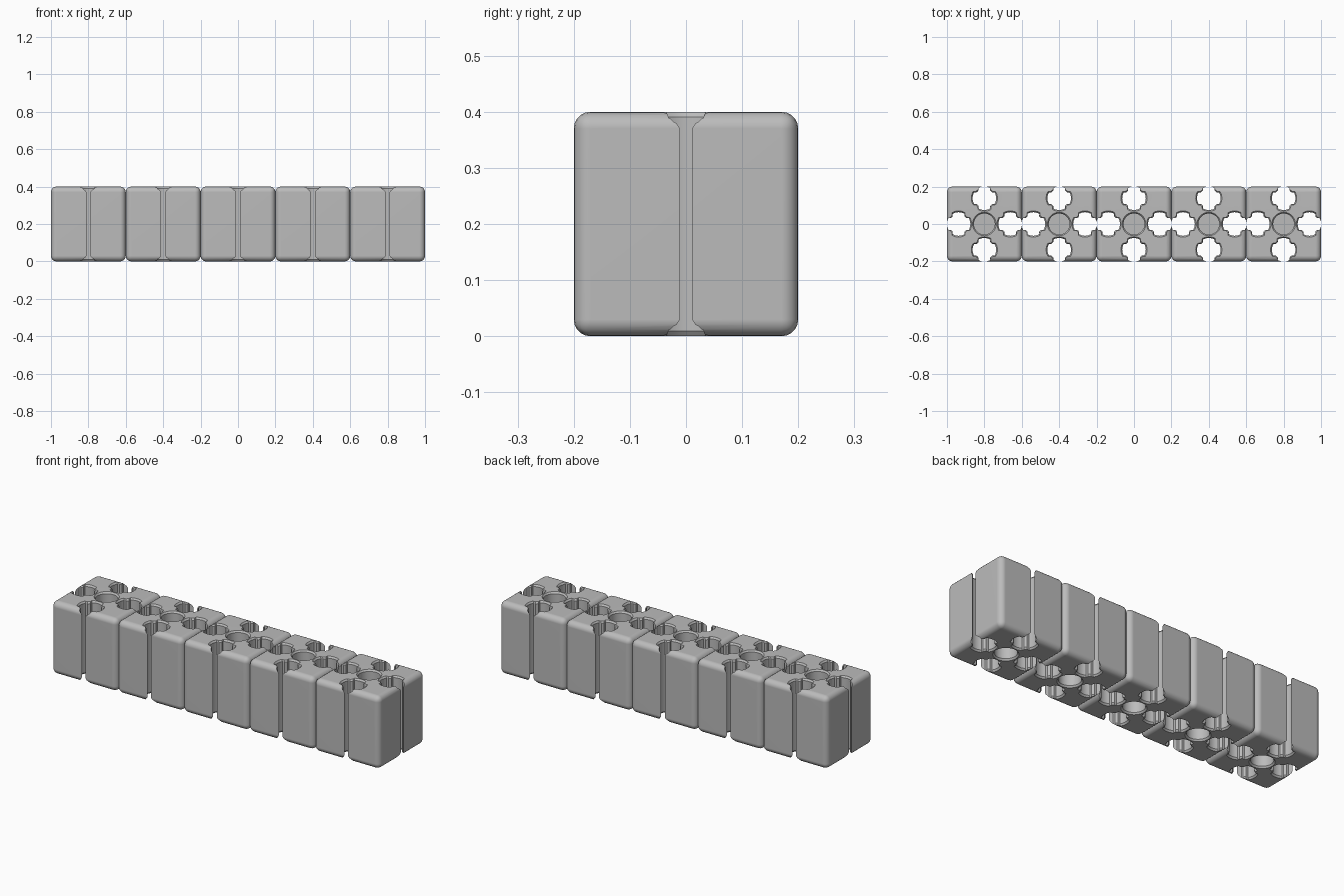
import bpy, bmesh
from math import sin, cos, radians

if "Cube" in bpy.data.objects:
    bpy.data.objects.remove(bpy.data.objects["Cube"], do_unlink=True)

SIZE = 0.4          # side of one block
COUNT = 5           # blocks in the row
FILLET = 0.03       # rounded edge radius
HOLE_OFFSET = 0.138 # side hole distance from the block axis
POCKET_DEPTH = 0.15
RIM, LIP = 0.009, 0.002

grey = bpy.data.materials.new("mid grey")
grey.use_nodes = True
colour = (0.5, 0.5, 0.5, 1)
grey.diffuse_color = colour
grey.node_tree.nodes["Principled BSDF"].inputs["Base Color"].default_value = colour


def new_object(name, bm):
    mesh = bpy.data.meshes.new(name)
    bmesh.ops.recalc_face_normals(bm, faces=bm.faces)
    bm.to_mesh(mesh)
    bm.free()
    mesh.materials.append(grey)
    obj = bpy.data.objects.new(name, mesh)
    bpy.context.scene.collection.objects.link(obj)
    return obj


def loft(bm, outline, centre, levels):
    """Closed solid through rings; levels hold (z, outward growth)."""
    rings = []
    for z, grow in levels:
        rings.append([bm.verts.new((centre[0] + (r + grow) * cos(a),
                                    centre[1] + (r + grow) * sin(a), z))
                      for a, r in outline])
    for low, high in zip(rings, rings[1:]):
        for i in range(len(low)):
            j = (i + 1) % len(low)
            bm.faces.new((low[i], low[j], high[j], high[i]))
    bm.faces.new(rings[0][::-1])
    bm.faces.new(rings[-1])


# Outlines as (angle, radius): a four-lobed side hole and a round pocket
lobe = [(a, 0.063) for a in range(-30, 31, 10)] + [(37, 0.052), (45, 0.051), (53, 0.052)]
clover = [(radians(a + 90 * q), r) for q in range(4) for a, r in lobe]
circle = [(radians(a), 0.056) for a in range(0, 360, 10)]

# Rounded block
bm = bmesh.new()
bmesh.ops.create_cube(bm, size=SIZE)
bmesh.ops.translate(bm, verts=bm.verts, vec=(0, 0, SIZE / 2))
bmesh.ops.bevel(bm, geom=bm.edges[:], offset=FILLET, segments=5,
                profile=0.5, affect='EDGES')
block = new_object("block", bm)

# Hole cutters with chamfered rims
bm = bmesh.new()
flare = 0.007 * (RIM + LIP) / RIM
through = [(-LIP, flare), (RIM, 0), (SIZE - RIM, 0), (SIZE + LIP, flare)]
for x, y in ((1, 0), (0, 1), (-1, 0), (0, -1)):
    loft(bm, clover, (x * HOLE_OFFSET, y * HOLE_OFFSET), through)
loft(bm, circle, (0, 0), [(-LIP, flare), (RIM, 0), (POCKET_DEPTH, 0)])
loft(bm, circle, (0, 0), [(SIZE - POCKET_DEPTH, 0), (SIZE - RIM, 0), (SIZE + LIP, flare)])
cutter = new_object("hole_cutter", bm)
cutter.hide_render = True

cut = block.modifiers.new("holes", 'BOOLEAN')
cut.operation = 'DIFFERENCE'
cut.solver = 'EXACT'
cut.object = cutter
bpy.context.view_layer.update()
graph = bpy.context.evaluated_depsgraph_get()
mesh = bpy.data.meshes.new_from_object(block.evaluated_get(graph))
bpy.data.objects.remove(block, do_unlink=True)
bpy.data.objects.remove(cutter, do_unlink=True)
mesh.shade_smooth()
mesh.set_sharp_from_angle(angle=radians(25))

# Row of identical blocks
for i in range(COUNT):
    obj = bpy.data.objects.new(f"block_{i + 1}", mesh)
    obj.location.x = (i - (COUNT - 1) / 2) * SIZE
    bpy.context.scene.collection.objects.link(obj)
    weighted = obj.modifiers.new("clean shading", 'WEIGHTED_NORMAL')
    weighted.keep_sharp = True
